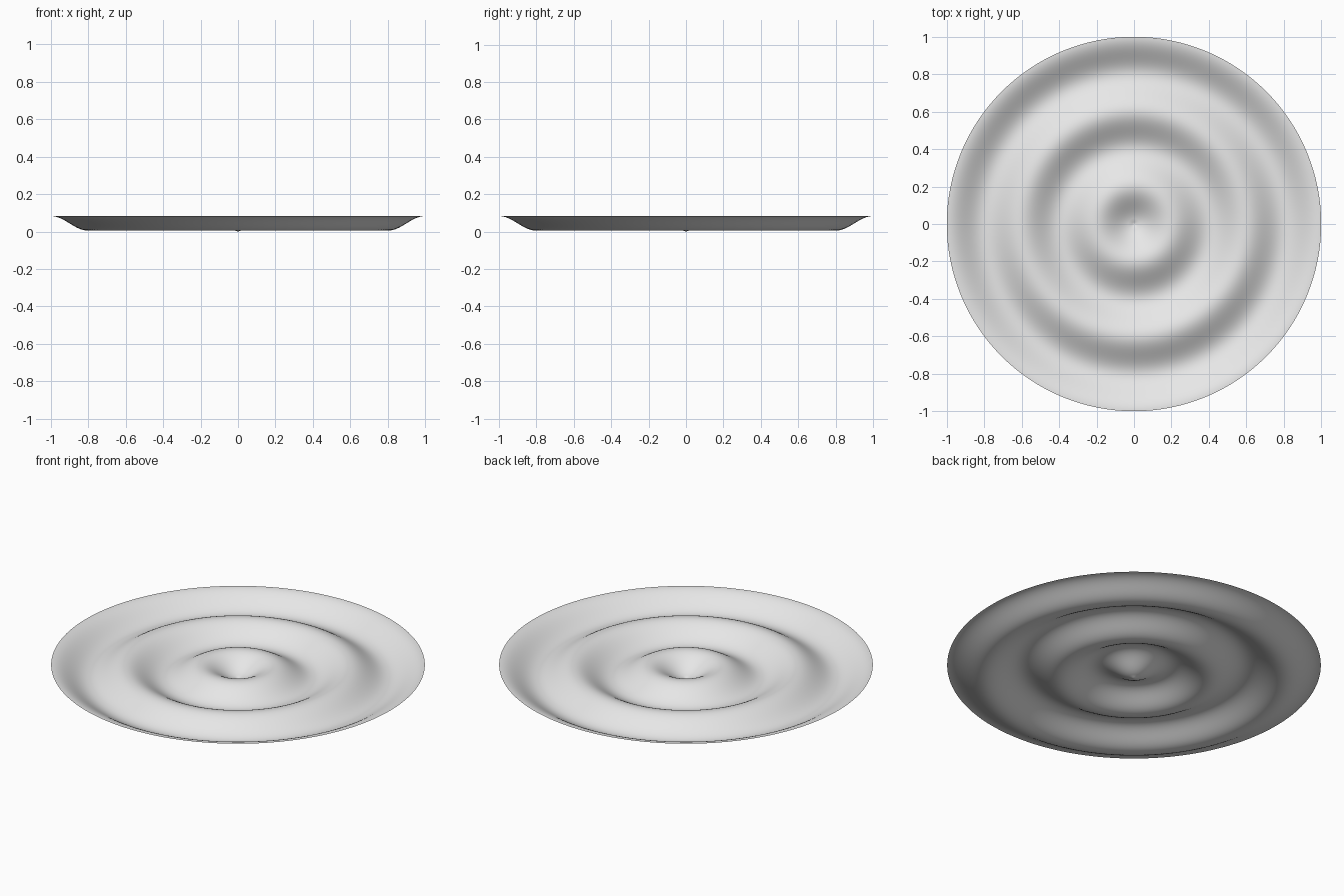
import bpy, bmesh
from math import cos, pi
from mathutils import Vector

cube = bpy.data.objects.get("Cube")
if cube:
    bpy.data.objects.remove(cube, do_unlink=True)

RINGS, SEGMENTS = 100, 128
FLOOR, HEIGHT, PERIOD, DIMPLE = 0.005, 0.078, 0.4, 0.02

# Plain grey sheet material
grey = bpy.data.materials.new("light_grey")
grey.use_nodes = True
grey.diffuse_color = (0.8, 0.8, 0.8, 1)
grey.node_tree.nodes["Principled BSDF"].inputs["Base Color"].default_value = (0.8, 0.8, 0.8, 1)


def ripple(r):
    """Height of the wave at radius r, with a tiny pointed dimple at the centre."""
    wave = FLOOR + HEIGHT * (1 - cos(2 * pi * r / PERIOD)) / 2
    return wave - FLOOR * max(0, 1 - r / DIMPLE)


# Rippled disc: a wave profile spun around the vertical axis
bm = bmesh.new()
profile = [bm.verts.new((i / RINGS, 0, ripple(i / RINGS))) for i in range(RINGS + 1)]
edges = [bm.edges.new(pair) for pair in zip(profile, profile[1:])]
bmesh.ops.spin(bm, geom=profile + edges, cent=Vector(), axis=Vector((0, 0, 1)),
               angle=2 * pi, steps=SEGMENTS)
bmesh.ops.remove_doubles(bm, verts=bm.verts, dist=0.0001)
bm.normal_update()
bmesh.ops.reverse_faces(bm, faces=[f for f in bm.faces if f.normal.z < 0])
for face in bm.faces:
    face.smooth = True

mesh = bpy.data.meshes.new("rippled_disc")
bm.to_mesh(mesh)
bm.free()
mesh.materials.append(grey)
disc = bpy.data.objects.new("rippled_disc", mesh)
bpy.context.collection.objects.link(disc)
